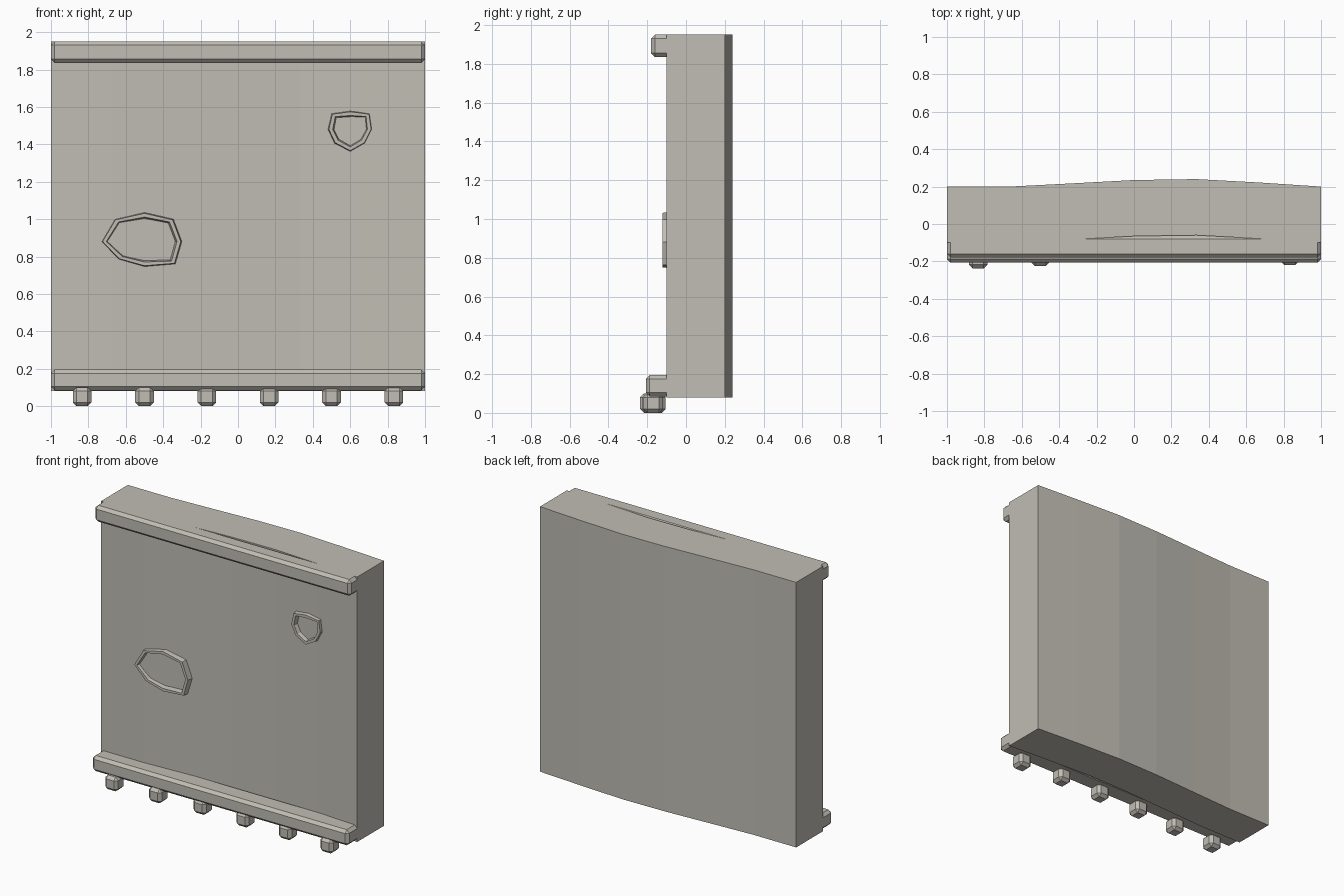
import bpy
import bmesh
from math import hypot

cube = bpy.data.objects.get("Cube")
if cube:
    bpy.data.objects.remove(cube, do_unlink=True)

# Single plaster colour
plaster = bpy.data.materials.new("warm_grey_plaster")
plaster.use_nodes = True
COLOUR = (0.53, 0.51, 0.455, 1)
plaster.diffuse_color = COLOUR
for node in plaster.node_tree.nodes:
    if node.type == 'BSDF_PRINCIPLED':
        node.inputs["Base Color"].default_value = COLOUR


def add_object(name, bm):
    bmesh.ops.recalc_face_normals(bm, faces=bm.faces)
    mesh = bpy.data.meshes.new(name)
    bm.to_mesh(mesh)
    bm.free()
    mesh.materials.append(plaster)
    obj = bpy.data.objects.new(name, mesh)
    bpy.context.collection.objects.link(obj)
    return obj


def bevelled_box(name, low, high, width=0.02):
    bm = bmesh.new()
    bmesh.ops.create_cube(bm, size=1)
    for v in bm.verts:
        for i in range(3):
            v.co[i] = low[i] if v.co[i] < 0 else high[i]
    obj = add_object(name, bm)
    mod = obj.modifiers.new("chamfer", 'BEVEL')
    mod.width = width
    mod.segments = 1
    return obj


# Wall slab: a gently bowed strip extruded upwards
BOTTOM, TOP, THICK = 0.08, 1.95, 0.3
BOW = [0.2, 0.2, 0.217, 0.235, 0.24, 0.222, 0.2]
bm = bmesh.new()
columns = []
for i, y in enumerate(BOW):
    x = -1 + i / 3
    columns.append([bm.verts.new(p) for p in (
        (x, y - THICK, BOTTOM), (x, y, BOTTOM), (x, y, TOP), (x, y - THICK, TOP))])
for a, b in zip(columns, columns[1:]):
    for k in range(4):
        n = (k + 1) % 4
        bm.faces.new((a[k], a[n], b[n], b[k]))
bm.faces.new(columns[0])
bm.faces.new(columns[-1])
add_object("wall", bm)

# Horizontal trims
bevelled_box("top_trim", (-1, -0.18, 1.835), (1, -0.06, 1.95))
bevelled_box("bottom_trim", (-1, -0.207, 0.085), (1, -0.06, 0.195))

# Row of small blocks under the lower trim, set slightly unevenly
for i, front in enumerate((-0.237, -0.224, -0.205, -0.205, -0.205, -0.218)):
    x = -5 / 6 + i / 3
    bevelled_box(f"block_{i + 1}", (x - 0.05, front, 0), (x + 0.05, front + 0.1, 0.1))


# Raised frames around the worn patches
def patch_frame(name, outline, front, back):
    cx = sum(p[0] for p in outline) / len(outline)
    cz = sum(p[1] for p in outline) / len(outline)
    profile = ((0, back), (0.006, front), (0.026, front), (0.036, back))
    bm = bmesh.new()
    rows = []
    for x, z in outline:
        dx, dz = x - cx, z - cz
        r = hypot(dx, dz)
        rows.append([bm.verts.new((x - dx / r * d, y, z - dz / r * d))
                     for d, y in profile])
    for i, a in enumerate(rows):
        b = rows[(i + 1) % len(rows)]
        for k in range(4):
            n = (k + 1) % 4
            bm.faces.new((a[k], a[n], b[n], b[k]))
    add_object(name, bm)


patch_frame("large_patch_frame", [
    (-0.73, 0.88), (-0.66, 1.0), (-0.5, 1.037), (-0.345, 1.0),
    (-0.3, 0.88), (-0.335, 0.76), (-0.5, 0.745), (-0.64, 0.785)], -0.122, -0.08)
patch_frame("small_patch_frame", [
    (0.48, 1.48), (0.5, 1.565), (0.6, 1.58), (0.705, 1.565),
    (0.718, 1.48), (0.68, 1.405), (0.6, 1.36), (0.515, 1.405)], -0.1, -0.06)
